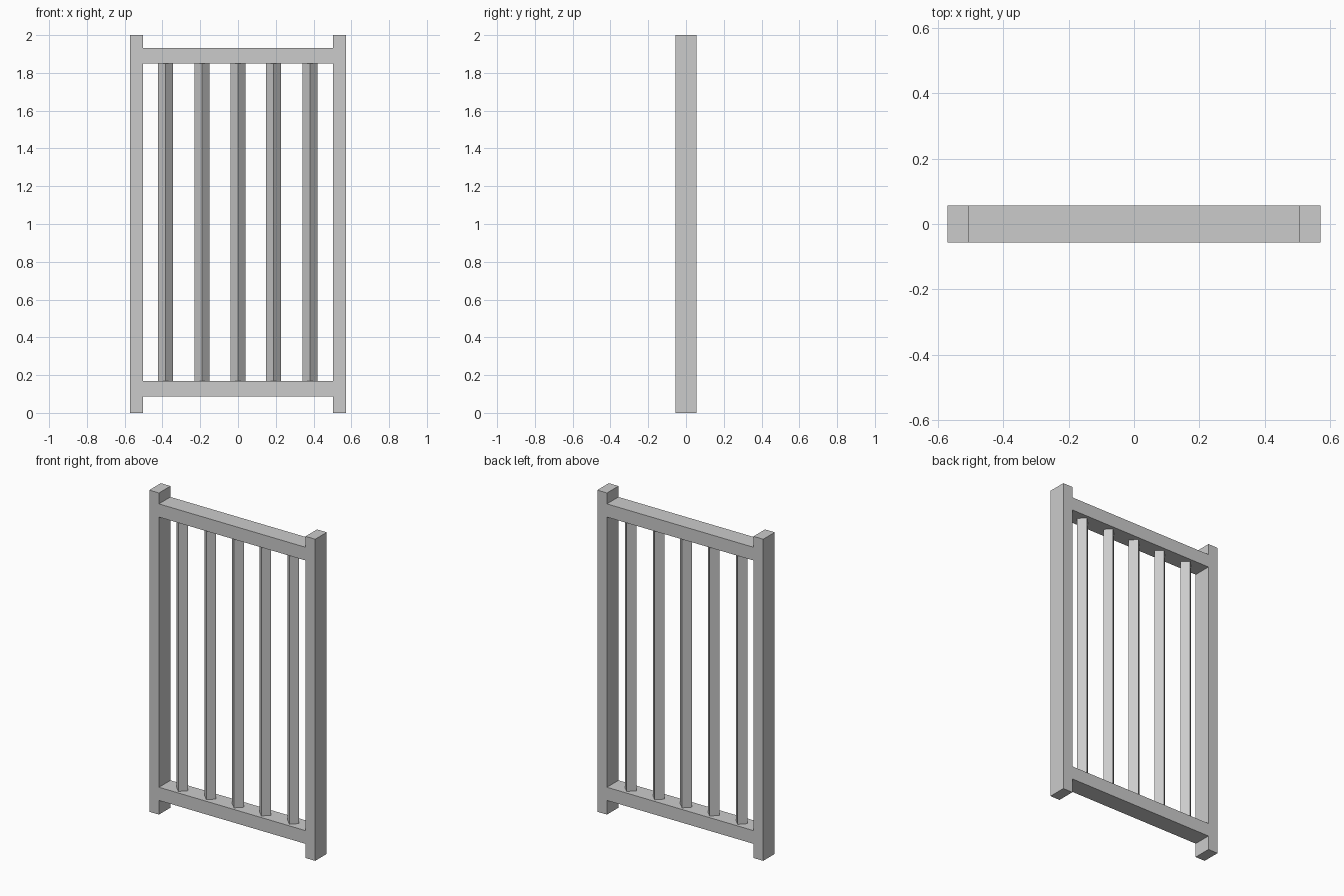
import bpy
from math import radians

if "Cube" in bpy.data.objects:
    bpy.data.objects.remove(bpy.data.objects["Cube"])


def box(name, x, z0, z1, width, depth, turn=0):
    """Box standing from z0 to z1, centred on x, turned about its own axis."""
    bpy.ops.mesh.primitive_cube_add(size=1, location=(x, 0, (z0 + z1) / 2))
    ob = bpy.context.object
    ob.name = name
    ob.scale = (width, depth, z1 - z0)
    ob.rotation_euler.z = radians(turn)
    return ob


DEPTH = 0.113
POST_W = 0.067
HALF_W = 0.571
RAIL_W = 2 * (HALF_W - POST_W)

# Side posts
for side, sx in (("left", -1), ("right", 1)):
    box(side + "_post", sx * (HALF_W - POST_W / 2), 0, 2, POST_W, DEPTH)

# Cross rails between the posts
box("bottom_rail", 0, 0.088, 0.17, RAIL_W, DEPTH)
box("top_rail", 0, 1.85, 1.932, RAIL_W, DEPTH)

# Square bars set diagonally between the rails
for i, x in enumerate((-0.383, -0.19, 0, 0.188, 0.381)):
    box(f"bar_{i + 1}", x, 0.17, 1.85, 0.056, 0.056, 45)
